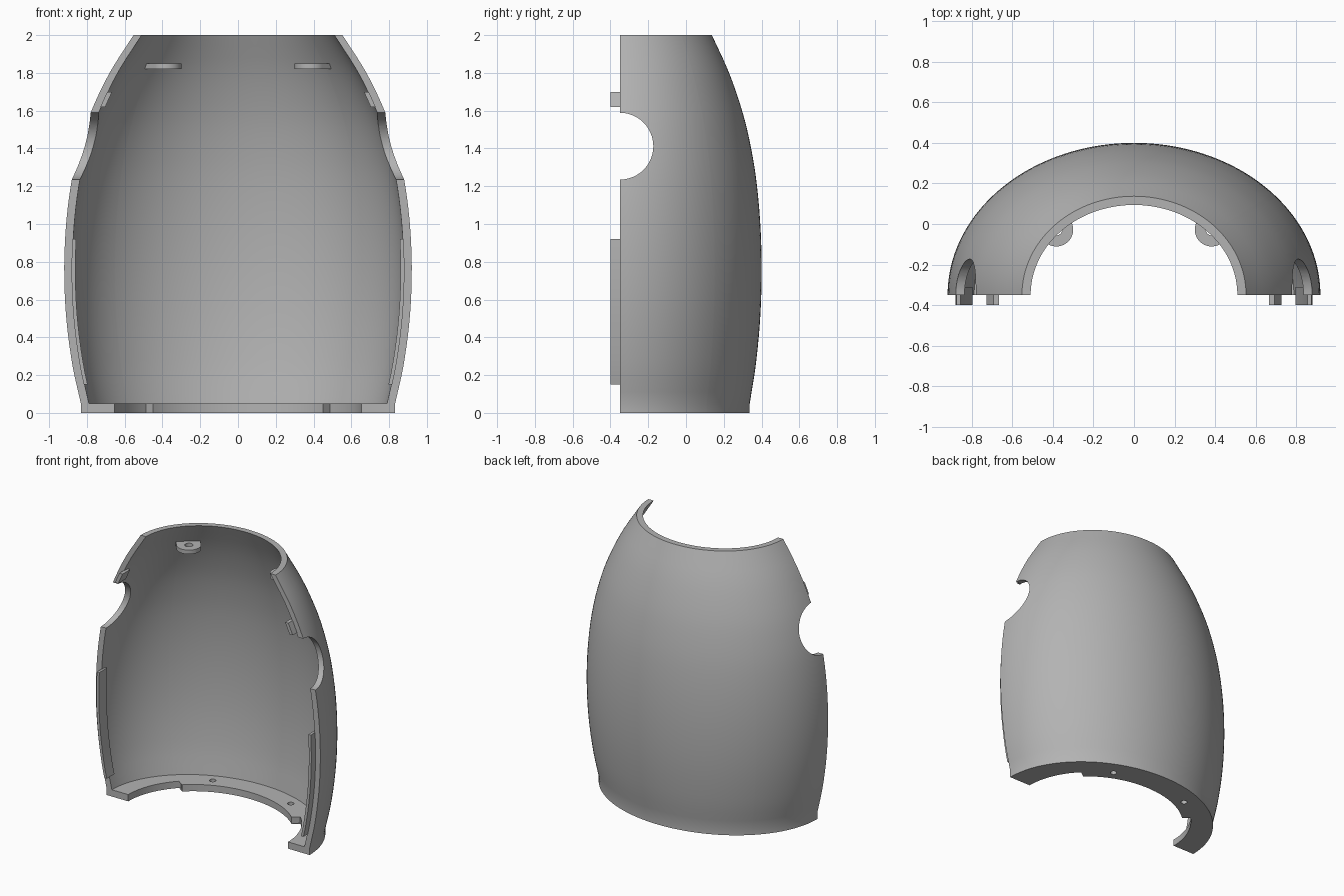
import bpy, bmesh
from math import pi, sin, cos, radians
from mathutils import Vector, Matrix

if "Cube" in bpy.data.objects:
    bpy.data.objects.remove(bpy.data.objects["Cube"])

grey = bpy.data.materials.new("mid_grey")
grey.use_nodes = True
grey.diffuse_color = (0.45, 0.45, 0.45, 1)
grey.node_tree.nodes["Principled BSDF"].inputs["Base Color"].default_value = grey.diffuse_color

FRONT = -0.35   # plane of the open front
WALL = 0.043    # shell thickness
LIP = 0.05      # height of the bottom lip

# Half width of the shell against height
PROFILE = [(0.05, .832), (.25, .876), (.5, .909), (.75, .92), (1.0, .91),
           (1.235, .88), (1.42, .837), (1.59, .78), (1.8, .68), (2.0, .553)]


def half_width(z):
    """Smooth curve through the profile points."""
    p = PROFILE
    if z <= p[0][0]:
        return p[0][1]

    def slope(i):
        lo, hi = p[max(i - 1, 0)], p[min(i + 1, len(p) - 1)]
        return (hi[1] - lo[1]) / (hi[0] - lo[0])

    i = max(k for k in range(len(p) - 1) if p[k][0] <= z)
    h = p[i + 1][0] - p[i][0]
    t = (z - p[i][0]) / h
    return (p[i][1] * (1 + 2 * t) * (1 - t) ** 2 + p[i + 1][1] * t * t * (3 - 2 * t)
            + h * slope(i) * t * (1 - t) ** 2 - h * slope(i + 1) * t * t * (1 - t))


def depth(z):
    return 0.09 + 0.718 * half_width(z)


def point(t, a, b, z):
    return Vector((a * cos(t), FRONT + b * sin(t), z))


def make_object(name, bm):
    bmesh.ops.recalc_face_normals(bm, faces=bm.faces)
    mesh = bpy.data.meshes.new(name)
    bm.to_mesh(mesh)
    bm.free()
    mesh.materials.append(grey)
    obj = bpy.data.objects.new(name, mesh)
    bpy.context.collection.objects.link(obj)
    return obj


def loft(name, rings):
    """Closed solid through a row of matching closed sections."""
    bm = bmesh.new()
    rows = [[bm.verts.new(p) for p in ring] for ring in rings]
    n = len(rows[0])
    for r, s in zip(rows, rows[1:]):
        for j in range(n):
            bm.faces.new((r[j], r[(j + 1) % n], s[(j + 1) % n], s[j]))
    bm.faces.new(rows[0])
    bm.faces.new(rows[-1])
    return make_object(name, bm)


def cylinder(name, centre, radius, length, axis="Z"):
    bm = bmesh.new()
    turn = Matrix.Rotation(pi / 2, 4, "Y") if axis == "X" else Matrix()
    bmesh.ops.create_cone(bm, cap_ends=True, segments=48, radius1=radius, radius2=radius,
                          depth=length, matrix=Matrix.Translation(centre) @ turn)
    return make_object(name, bm)


def cut(obj, cutter):
    cutter.hide_render = True
    mod = obj.modifiers.new("cut", "BOOLEAN")
    mod.operation, mod.solver, mod.object = "DIFFERENCE", "EXACT", cutter
    activate(obj)
    bpy.ops.object.modifier_apply(modifier=mod.name)
    bpy.data.objects.remove(cutter)


def activate(obj):
    bpy.ops.object.select_all(action="DESELECT")
    obj.select_set(True)
    bpy.context.view_layer.objects.active = obj


def smooth(obj):
    activate(obj)
    bpy.ops.object.shade_smooth_by_angle(angle=radians(25))


# Shell with bottom lip: one section swept round the half ellipse
STEP = 0.73     # angle where the lip becomes wider
heights = [LIP + (2 - LIP) * i / 32 for i in range(33)]


def section(t, wide):
    la, lb = (0.605, 0.50) if wide else (0.655, 0.57)
    ring = [point(t, half_width(z), depth(z), z) for z in [0] + heights]
    ring += [point(t, half_width(z) - WALL, depth(z) - WALL, z) for z in reversed(heights)]
    return ring + [point(t, la, lb, LIP), point(t, la, lb, 0)]


def arc(start, end, n):
    return [start + (end - start) * i / n for i in range(n + 1)]


rings = [section(t, False) for t in arc(0, STEP, 16)]
rings += [section(t, True) for t in arc(STEP + .005, pi - STEP - .005, 40)]
rings += [section(t, False) for t in arc(pi - STEP, pi, 16)]
shell = loft("shell", rings)

# Round side openings and screw holes in the lip
cut(shell, cylinder("side_cutter", (0, FRONT, 1.412), 0.177, 3, "X"))
for x in (-.32, .32):
    cut(shell, cylinder("hole_cutter", (x, .16, 0), 0.022, 0.3))
smooth(shell)


# Locating strips along the inside of the front edges
def strip(name, side, z0, z1, thick):
    sections = []
    for i in range(13):
        z = z0 + (z1 - z0) * i / 12
        outer = half_width(z) - WALL + 0.004
        inner = outer - thick
        sections.append([(side * x, y, z) for x, y in
                         ((outer, -.40), (outer, -.31), (inner, -.31), (inner, -.40))])
    smooth(loft(name, sections))


# Screw bosses near the top, reaching outward to the wall
def boss(name, side):
    z0, z1, r = 1.82, 1.85, 0.083
    centre = Vector((.383, -.028))
    out = Vector((.66, .75))
    across = Vector((-out.y, out.x))
    outline = [centre + r * (cos(t) * across - sin(t) * out) for t in arc(0, pi, 24)]
    outline += [centre - r * across + out * 0.075, centre + r * across + out * 0.075]
    obj = loft(name, [[(side * p.x, p.y, z) for p in outline] for z in (z0, z1)])
    cut(obj, cylinder("boss_cutter", (side * centre.x, centre.y, z0), 0.028, 0.3))
    smooth(obj)


for label, side in (("left", 1), ("right", -1)):
    strip(label + "_lower_strip", side, .15, .92, 0.02)
    strip(label + "_upper_tab", side, 1.62, 1.70, 0.026)
    boss(label + "_screw_boss", side)
